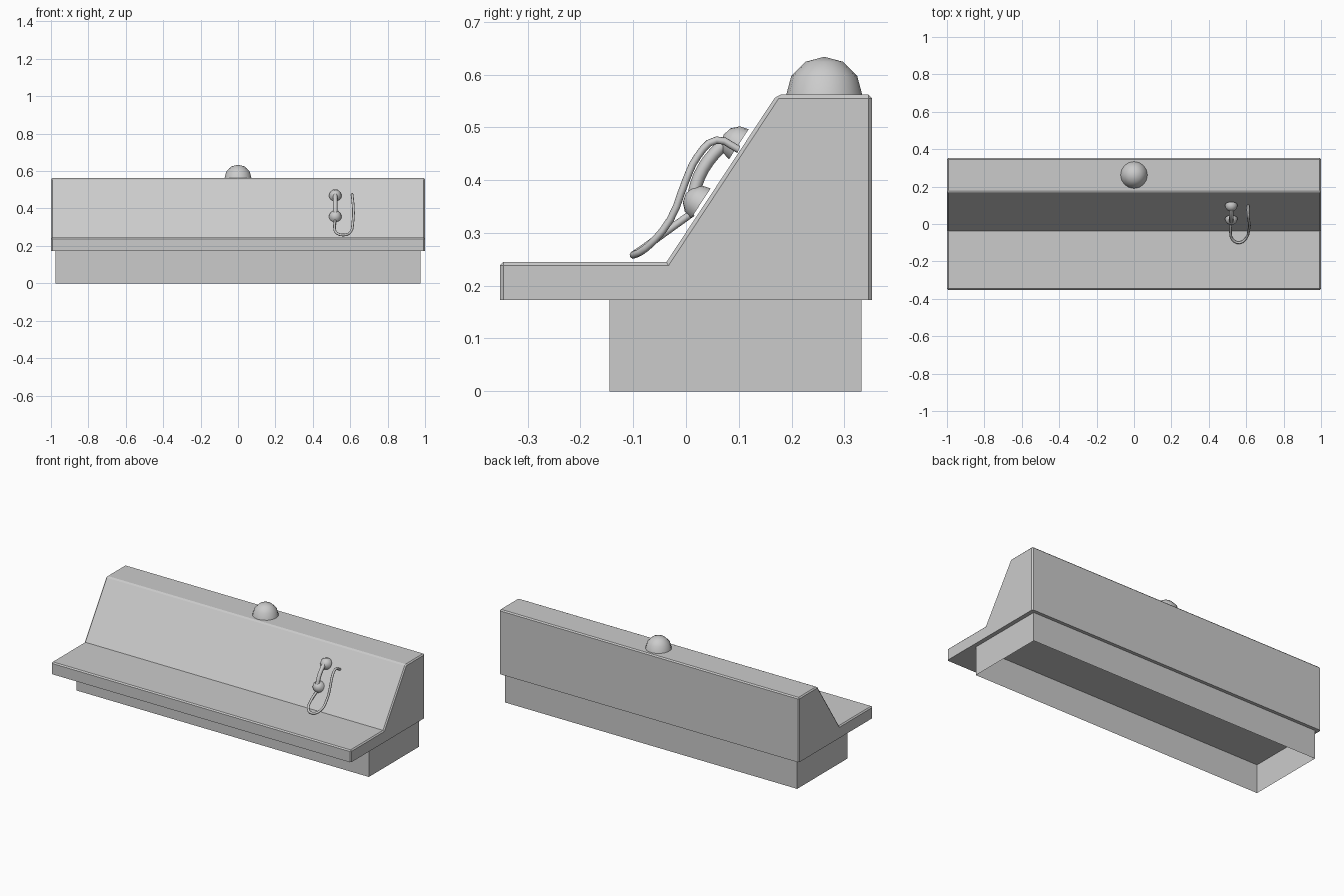
import bpy, bmesh, math
from mathutils import Vector

if "Cube" in bpy.data.objects:
    bpy.data.objects.remove(bpy.data.objects["Cube"])

SLOPE = Vector((0, 0.549, 0.836))      # up along the sloped panel
NORMAL = Vector((0, -0.836, 0.549))    # out of the sloped panel


def make_object(name, bm, smooth=False):
    bmesh.ops.recalc_face_normals(bm, faces=bm.faces)
    mesh = bpy.data.meshes.new(name)
    bm.to_mesh(mesh)
    bm.free()
    for p in mesh.polygons:
        p.use_smooth = smooth
    obj = bpy.data.objects.new(name, mesh)
    bpy.context.collection.objects.link(obj)
    return obj


def half_sphere(name, center, axis, radius, segments):
    bm = bmesh.new()
    bmesh.ops.create_uvsphere(bm, u_segments=segments, v_segments=6, radius=radius)
    bmesh.ops.delete(bm, geom=[v for v in bm.verts if v.co.z < -1e-4], context='VERTS')
    bmesh.ops.holes_fill(bm, edges=[e for e in bm.edges if e.is_boundary], sides=0)
    obj = make_object(name, bm)
    for p in obj.data.polygons:
        p.use_smooth = len(p.vertices) <= 4
    obj.rotation_mode = 'QUATERNION'
    obj.rotation_quaternion = Vector((0, 0, 1)).rotation_difference(axis)
    obj.location = center


def tube(name, points, radius, resolution, sides=2):
    curve = bpy.data.curves.new(name, 'CURVE')
    curve.dimensions = '3D'
    curve.bevel_depth = radius
    curve.bevel_resolution = sides
    curve.use_fill_caps = True
    curve.resolution_u = resolution
    spline = curve.splines.new('BEZIER')
    spline.bezier_points.add(len(points) - 1)
    for bp, co in zip(spline.bezier_points, points):
        bp.co = co
        bp.handle_left_type = bp.handle_right_type = 'AUTO'
    obj = bpy.data.objects.new(name, curve)
    bpy.context.collection.objects.link(obj)


# Console body: extruded side profile, chamfered on all but bottom and inner corner
profile = [(-0.353, 0.173), (0.353, 0.173), (0.353, 0.562),
           (0.172, 0.562), (-0.037, 0.245), (-0.353, 0.245)]
bm = bmesh.new()
face = bm.faces.new([bm.verts.new((-1, y, z)) for y, z in profile])
ext = bmesh.ops.extrude_face_region(bm, geom=[face], use_keep_orig=True)
bmesh.ops.translate(bm, vec=(2, 0, 0),
                    verts=[g for g in ext['geom'] if isinstance(g, bmesh.types.BMVert)])
bmesh.ops.recalc_face_normals(bm, faces=bm.faces)
edges = [e for e in bm.edges
         if max(v.co.z for v in e.verts) > 0.18 and e.is_convex]
bmesh.ops.bevel(bm, geom=edges, offset=0.007, segments=1, affect='EDGES', profile=0.5)
make_object("console_body", bm)

# Plinth: box left open underneath
bm = bmesh.new()
bmesh.ops.create_cube(bm, size=1)
bmesh.ops.scale(bm, vec=(1.95, 0.478, 0.173), verts=bm.verts)
bmesh.ops.translate(bm, vec=(0, 0.094, 0.0865), verts=bm.verts)
bottom = [f for f in bm.faces if f.calc_center_median().z < 0.01]
bmesh.ops.delete(bm, geom=bottom, context='FACES')
make_object("plinth", bm)

# Beacon dome on top
half_sphere("beacon_dome", (0, 0.262, 0.562), Vector((0, 0, 1)), 0.072, 16)

# Handset: two cups joined by an arched grip
mouth = Vector((0.52, 0.028, 0.356))
ear = Vector((0.52, 0.1, 0.468))
half_sphere("mouth_cup", mouth, NORMAL, 0.034, 16)
half_sphere("ear_cup", ear, NORMAL, 0.034, 16)
middle = (mouth + ear) / 2
tube("handset_grip", [mouth + NORMAL * 0.018,
                      middle - SLOPE * 0.025 + NORMAL * 0.03,
                      middle + SLOPE * 0.025 + NORMAL * 0.03,
                      ear + NORMAL * 0.018], 0.012, 3)

# Cord looping from the handset down and back up to the panel
tube("cord", [(0.52, 0.012, 0.338), (0.516, -0.045, 0.297), (0.528, -0.085, 0.268),
              (0.565, -0.1, 0.258), (0.6, -0.075, 0.272), (0.614, -0.03, 0.325),
              (0.617, 0.0, 0.40), (0.613, 0.022, 0.445), (0.61, 0.058, 0.476),
              (0.61, 0.1, 0.458)], 0.007, 3)
